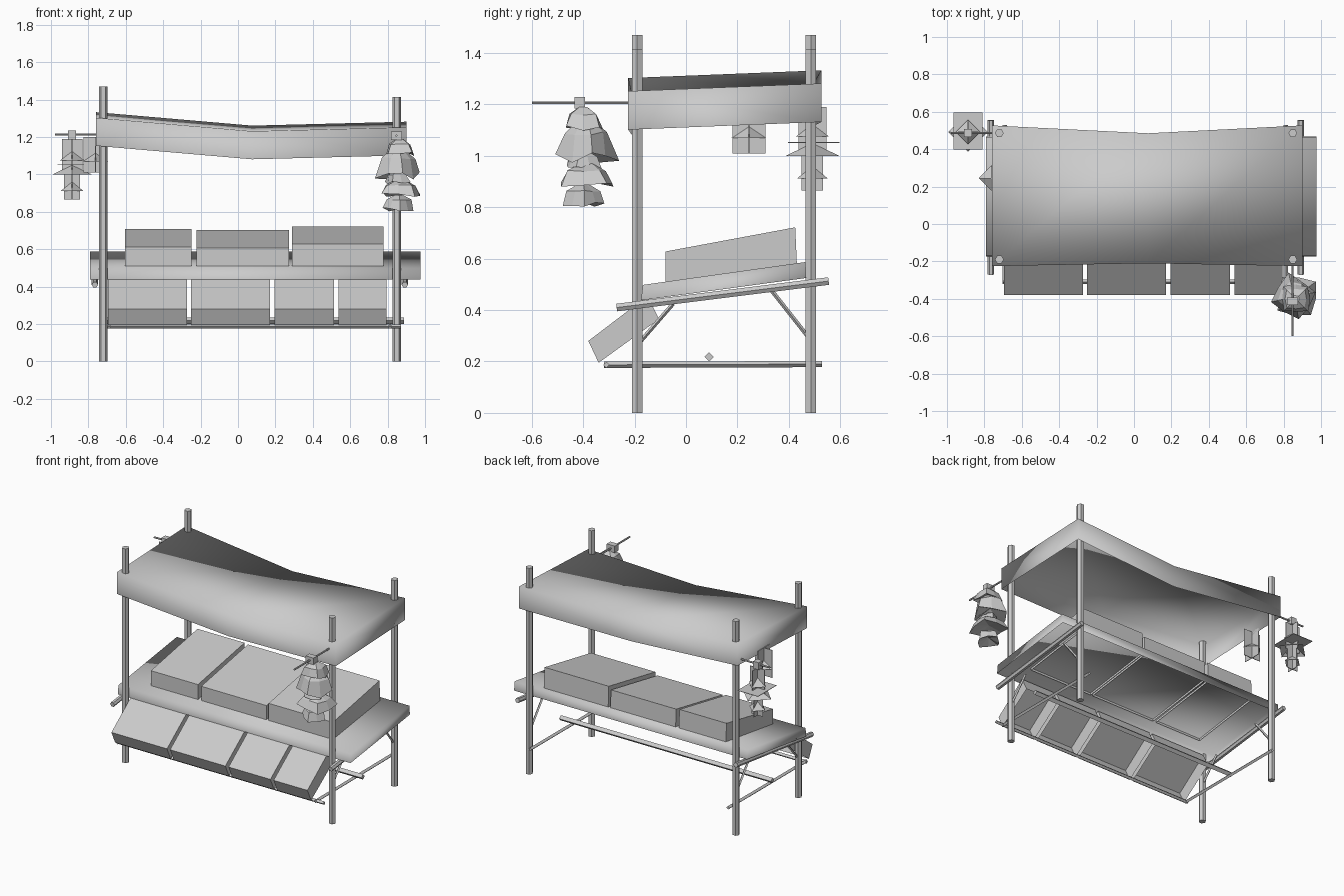
import bpy, bmesh, math, random
from mathutils import Matrix, Vector

random.seed(4)
cube = bpy.data.objects.get("Cube")
if cube:
    bpy.data.objects.remove(cube)

grey = bpy.data.materials.new("plain grey")
grey.use_nodes = True
GREY = (0.6, 0.6, 0.6, 1)
grey.diffuse_color = GREY
grey.node_tree.nodes["Principled BSDF"].inputs["Base Color"].default_value = GREY


def finish(name, bm, smooth=False):
    bmesh.ops.recalc_face_normals(bm, faces=bm.faces)
    mesh = bpy.data.meshes.new(name)
    bm.to_mesh(mesh)
    bm.free()
    mesh.materials.append(grey)
    for p in mesh.polygons:
        p.use_smooth = smooth
    ob = bpy.data.objects.new(name, mesh)
    bpy.context.collection.objects.link(ob)
    return ob


def rod(name, a, b, r, sides=6):
    a, b = Vector(a), Vector(b)
    bm = bmesh.new()
    bmesh.ops.create_cone(bm, cap_ends=True, segments=sides, radius1=r, radius2=r,
                          depth=(b - a).length)
    turn = (b - a).to_track_quat('Z', 'Y').to_matrix() @ Matrix.Rotation(math.pi / 2, 3, 'Z')
    for v in bm.verts:
        v.co = turn @ v.co + (a + b) / 2
    return finish(name, bm)


def prism(name, x0, x1, profile, open_sides=(), smooth=False):
    """Side profile of (y, z) points swept along x; listed sides stay open."""
    bm = bmesh.new()
    ends = [[bm.verts.new((x, y, z)) for y, z in profile] for x in (x0, x1)]
    for e in ends:
        bm.faces.new(e)
    n = len(profile)
    for i in range(n):
        if i not in open_sides:
            j = (i + 1) % n
            bm.faces.new((ends[0][i], ends[0][j], ends[1][j], ends[1][i]))
    return finish(name, bm, smooth)


def box(name, c, size):
    x, y, z = c
    sx, sy, sz = (s / 2 for s in size)
    return prism(name, x - sx, x + sx,
                 [(y - sy, z - sz), (y + sy, z - sz), (y + sy, z + sz), (y - sy, z + sz)])


# Four posts, with rails and braces at each end
FRONT, BACK = -0.19, 0.486
for side, x, top, rail_x, low_x in (("right", -0.72, 1.47, -0.765, -0.69),
                                    ("left", 0.849, 1.415, 0.892, 0.812)):
    rod(side + "_front_post", (x, FRONT, 0), (x, FRONT, top), 0.0235)
    rod(side + "_back_post", (x, BACK, 0), (x, BACK, top), 0.0235)
    rod(side + "_table_rail", (rail_x, -0.27, 0.41), (rail_x, 0.555, 0.513), 0.017)
    rod(side + "_low_rail", (low_x, -0.32, 0.187), (low_x, 0.53, 0.19), 0.012, 4)
    rod(side + "_front_brace", (x, -0.05, 0.425), (x, -0.18, 0.275), 0.008, 4)
    rod(side + "_back_brace", (x, 0.33, 0.48), (x, 0.48, 0.29), 0.008, 4)
rod("front_low_rod", (-0.7, -0.31, 0.187), (0.872, -0.31, 0.187), 0.012, 4)
rod("back_low_rod", (-0.72, 0.09, 0.218), (0.887, 0.09, 0.218), 0.018, 4)

# Sagging cloth canopy, open below, with a hanging valance
bm = bmesh.new()
grid = []
for x, z, sag in ((-0.76, 1.303, 0), (0.075, 1.231, 1), (0.9, 1.252, 0)):
    grid.append((bm.verts.new((x, -0.225 + 0.015 * sag, z)),
                 bm.verts.new((x, 0.527 - 0.042 * sag, z + 0.03))))
for a, b in zip(grid, grid[1:]):
    bm.faces.new((a[0], b[0], b[1], a[1]))
rim = [g[0] for g in grid] + [g[1] for g in reversed(grid)]
hem = [bm.verts.new(v.co - Vector((0, 0, 0.15))) for v in rim]
for i in range(len(rim)):
    j = (i + 1) % len(rim)
    bm.faces.new((rim[i], rim[j], hem[j], hem[i]))
finish("canopy", bm, True)

# Sloping table top, a shell open below
prism("table_top", -0.79, 0.977,
      [(-0.175, 0.438), (0.468, 0.525), (0.465, 0.587), (-0.168, 0.498)], (0,), True)

# Wedge crates on the table, open below
for i, (x0, x1, drop) in enumerate(((-0.605, -0.248, 0.015), (-0.223, 0.272, 0.02),
                                    (0.289, 0.777, 0))):
    prism(f"table_crate_{i + 1}", x0, x1,
          [(-0.08, 0.495), (0.432, 0.567), (0.425, 0.722 - drop), (-0.08, 0.628 - drop)], (0,))

# Tilted crates along the front, open behind
for i, (x0, x1) in enumerate(((-0.695, -0.273), (-0.25, 0.17), (0.194, 0.512),
                              (0.536, 0.793))):
    prism(f"front_crate_{i + 1}", x0, x1,
          [(-0.38, 0.28), (-0.34, 0.195), (-0.105, 0.365), (-0.15, 0.455)], (1,))

# Hanging rods with their knots
rod("garland_rod", (0.847, -0.6, 1.207), (0.847, -0.19, 1.207), 0.006)
box("garland_knot", (0.847, -0.413, 1.207), (0.06, 0.04, 0.046))
rod("card_rod", (-0.978, 0.487, 1.213), (-0.72, 0.487, 1.213), 0.006)
box("card_knot", (-0.887, 0.487, 1.21), (0.042, 0.042, 0.05))


# Hanging bundles of crossed cards with pointed caps
def crossed_cards(name, x, y, half, z0, z1):
    box(name + "_across", (x, y, (z0 + z1) / 2), (2 * half, 0.004, z1 - z0))
    box(name + "_along", (x, y, (z0 + z1) / 2), (0.004, 2 * half, z1 - z0))


def cap(name, x, y, half, z0, z1):
    bm = bmesh.new()
    tip = bm.verts.new((x, y, z1))
    ring = [bm.verts.new((x + half * sx, y + half * sy, z0))
            for sx, sy in ((-1, 0), (0, -1), (1, 0), (0, 1))]
    for i in range(4):
        bm.faces.new((ring[i], ring[(i + 1) % 4], tip))
    finish(name, bm)


crossed_cards("upper_cards", -0.887, 0.492, 0.055, 1.0, 1.19)
crossed_cards("lower_cards", -0.887, 0.492, 0.042, 0.865, 1.0)
for i, (half, z) in enumerate(((0.065, 1.075), (0.105, 1.0), (0.06, 0.912))):
    cap(f"card_cap_{i + 1}", -0.887, 0.492, half, z, z + 0.05)
box("card_plate", (-0.887, 0.497, 1.052), (0.155, 0.2, 0.003))
crossed_cards("side_cards", -0.762, 0.245, 0.065, 1.01, 1.2)
cap("side_card_cap", -0.762, 0.245, 0.068, 1.07, 1.115)

# Garland of ragged, drooping bells
tiers = ((0.865, -0.4, 1.19, 0.085, 0.09), (0.855, -0.39, 1.14, 0.118, 0.16),
         (0.85, -0.4, 1.02, 0.07, 0.07), (0.87, -0.385, 0.97, 0.115, 0.09),
         (0.86, -0.4, 0.89, 0.08, 0.085))
for i, (x, y, z, r, h) in enumerate(tiers):
    bm = bmesh.new()
    n = 8
    rings = []
    for spread, fall in ((0.25, 0), (0.75, 0.35), (1, 1)):
        ring = []
        for k in range(n):
            a = 2 * math.pi * k / n + i
            d = r * spread * (1.05 if k % 2 else 0.85) * random.uniform(0.9, 1.08)
            ring.append(bm.verts.new((x + d * math.cos(a), y + d * math.sin(a),
                                      z - h * fall * random.uniform(0.8, 1.05))))
        rings.append(ring)
    bm.faces.new(rings[0])
    for a, b in zip(rings, rings[1:]):
        for k in range(n):
            j = (k + 1) % n
            bm.faces.new((a[k], a[j], b[j], b[k]))
    tip = bm.verts.new((x, y, z - h * 0.55))
    for k in range(n):
        bm.faces.new((rings[-1][k], rings[-1][(k + 1) % n], tip))
    finish(f"garland_bell_{i + 1}", bm)
